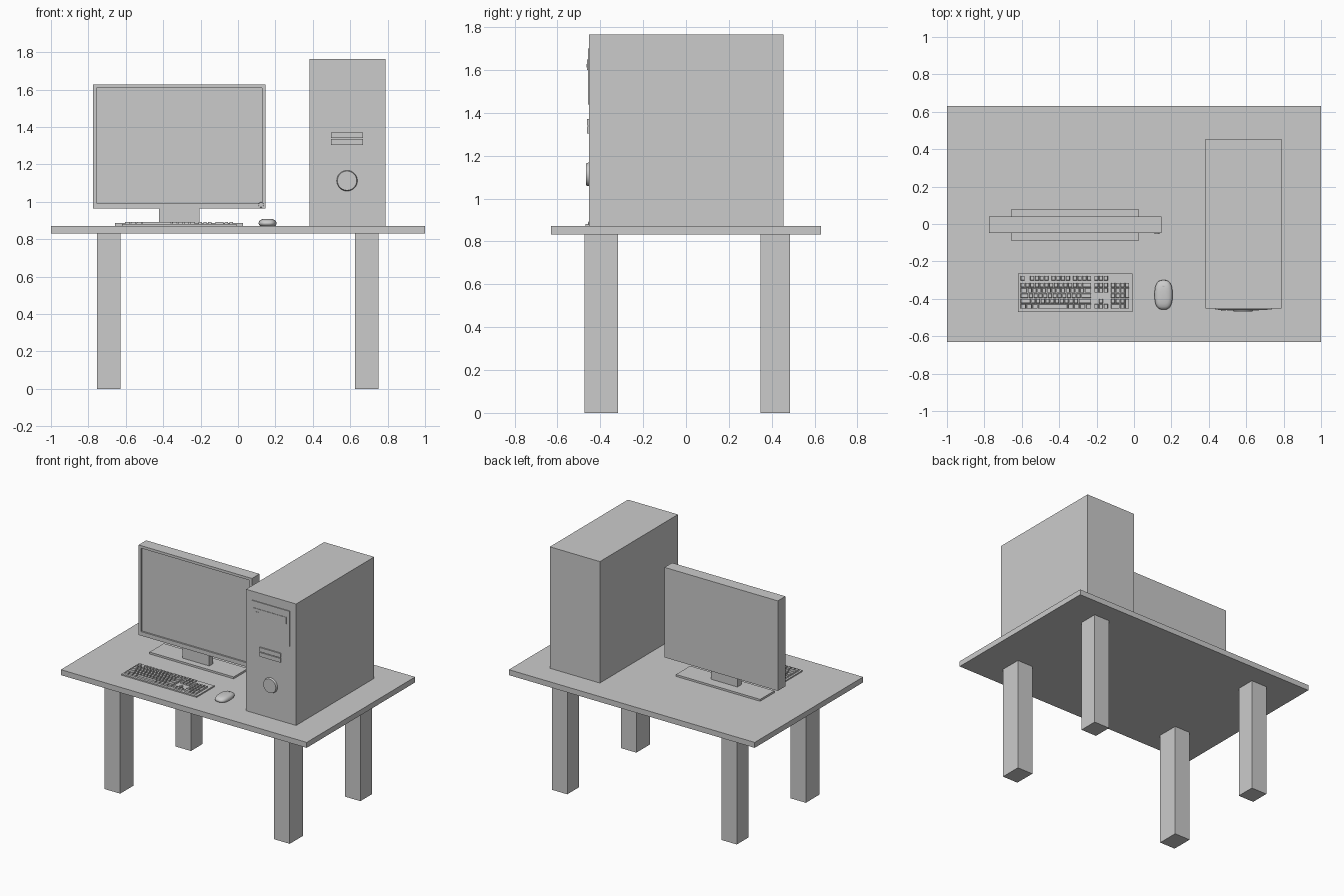
import bpy, bmesh
from math import cos, sin, pi, copysign
from mathutils import Matrix

if "Cube" in bpy.data.objects:
    bpy.data.objects.remove(bpy.data.objects["Cube"])


def add_box(bm, x0, x1, y0, y1, z0, z1):
    m = Matrix.Translation(((x0 + x1) / 2, (y0 + y1) / 2, (z0 + z1) / 2)) \
        @ Matrix.Diagonal((x1 - x0, y1 - y0, z1 - z0, 1))
    return bmesh.ops.create_cube(bm, size=1, matrix=m)["verts"]


def finish(name, bm):
    me = bpy.data.meshes.new(name)
    bm.to_mesh(me)
    bm.free()
    ob = bpy.data.objects.new(name, me)
    bpy.context.collection.objects.link(ob)
    return ob


def box(name, *b):
    bm = bmesh.new()
    add_box(bm, *b)
    return finish(name, bm)


def knob(name, x, z, r, y_front, y_back):
    # round button facing the front, with a softened rim
    bm = bmesh.new()
    rot = Matrix.Rotation(pi / 2, 4, "X")
    bmesh.ops.create_cone(bm, cap_ends=True, segments=32, radius1=r, radius2=r * 0.92,
                          depth=y_back - y_front,
                          matrix=Matrix.Translation((x, (y_front + y_back) / 2, z)) @ rot)
    return finish(name, bm)


def smooth(ob, angle=0.7):
    bpy.ops.object.select_all(action="DESELECT")
    ob.select_set(True)
    bpy.context.view_layer.objects.active = ob
    bpy.ops.object.shade_smooth_by_angle(angle=angle)


TOP = 0.872

# Desk
box("desk_top", -1, 1, -0.63, 0.63, 0.832, TOP)
for side, x0, x1 in (("left", -0.753, -0.627), ("right", 0.626, 0.752)):
    box(f"front_leg_{side}", x0, x1, -0.473, -0.317, 0, 0.832)
    box(f"back_leg_{side}", x0, x1, 0.348, 0.485, 0, 0.832)

# Monitor: housing with a recessed screen
bm = bmesh.new()
add_box(bm, -0.775, 0.147, -0.048, 0.04, 0.965, 1.627)
bm.normal_update()
front = [f for f in bm.faces if f.normal.y < -0.9]
bmesh.ops.inset_region(bm, faces=front, thickness=0.027)
for v in front[0].verts:
    v.co.z += 0.011 if v.co.z < 1.2 else 0
ext = bmesh.ops.extrude_face_region(bm, geom=front)
bmesh.ops.delete(bm, geom=front, context="FACES_ONLY")
bmesh.ops.translate(bm, vec=(0, 0.012, 0),
                    verts=[g for g in ext["geom"] if isinstance(g, bmesh.types.BMVert)])
bmesh.ops.recalc_face_normals(bm, faces=bm.faces)
finish("monitor", bm)
box("monitor_neck", -0.422, -0.206, -0.04, 0.005, 0.88, 0.97)
box("monitor_base", -0.658, 0.027, -0.088, 0.078, TOP, 0.886)
smooth(knob("monitor_button", 0.123, 0.984, 0.014, -0.053, -0.046))

# Computer tower and its front details
box("tower_case", 0.382, 0.789, -0.452, 0.455, TOP, 1.765)
box("drive_panel", 0.433, 0.738, -0.458, -0.45, 1.44, 1.70)
box("drive_tray", 0.45, 0.715, -0.461, -0.456, 1.60, 1.65)
box("drive_button", 0.465, 0.49, -0.464, -0.459, 1.612, 1.628)
for name, z0, z1 in (("upper", 1.341, 1.372), ("lower", 1.305, 1.336)):
    box(f"{name}_slot_cover", 0.497, 0.668, -0.462, -0.45, z0, z1)
smooth(knob("power_button", 0.583, 1.113, 0.056, -0.467, -0.45))

# Keyboard
box("keyboard_body", -0.62, -0.007, -0.47, -0.265, TOP, 0.881)
U, R = 0.0254, 0.0285          # key pitch across and in depth
X0, Y0 = -0.606, -0.277        # back left corner of the key field
bm = bmesh.new()


def key(col, row, w=1.0, h=1.0):
    y = Y0 - row * R
    vs = add_box(bm, X0 + col * U, X0 + (col + w) * U - 0.004,
                 y - h * R + 0.004, y, 0.88, 0.891)
    # taper the key caps
    cx = sum(v.co.x for v in vs) / 8
    cy = sum(v.co.y for v in vs) / 8
    for v in vs:
        if v.co.z > 0.885:
            v.co.x -= copysign(0.002, v.co.x - cx)
            v.co.y -= copysign(0.002, v.co.y - cy)


def key_row(row, widths):
    col = 0
    for w in widths:
        key(col, row, w)
        col += w


# function keys
for c in [0] + [2 + i + 0.5 * (i // 4) for i in range(12)]:
    key(c, 0)
# main block
key_row(1.3, [1] * 13 + [2])
key_row(2.3, [1.5] + [1] * 12 + [1.5])
key_row(3.3, [1.75] + [1] * 11 + [2.25])
key_row(4.3, [2.25] + [1] * 10 + [2.75])
key_row(5.3, [1.25] * 3 + [6.25] + [1.25] * 4)
# navigation block
for c in (15.5, 16.5, 17.5):
    for r in (0, 1.3, 2.3, 5.3):
        key(c, r)
key(16.5, 4.3)
# number pad
for r in (1.3, 2.3, 3.3, 4.3):
    for c in (19, 20, 21):
        key(c, r)
key(19, 5.3, 2)
key(21, 5.3)
key(22, 1.3)
key(22, 2.3, 1, 2)
key(22, 4.3, 1, 2)
finish("keyboard_keys", bm)

# Mouse: stacked rounded outlines closed at top and bottom
bm = bmesh.new()
N = 40
rings = []
for s, z in ((0.86, TOP), (0.96, 0.877), (1, 0.884), (0.985, 0.890), (0.92, 0.897),
             (0.80, 0.903), (0.60, 0.907), (0.32, 0.9095)):
    ring = []
    for i in range(N):
        c, d = cos(2 * pi * i / N), sin(2 * pi * i / N)
        ring.append(bm.verts.new((0.158 + 0.048 * s * copysign(abs(c) ** 0.75, c),
                                  -0.379 + 0.079 * s * copysign(abs(d) ** 0.75, d), z)))
    rings.append(ring)
for a, b in zip(rings, rings[1:]):
    for i in range(N):
        j = (i + 1) % N
        bm.faces.new((a[i], a[j], b[j], b[i]))
bm.faces.new(rings[0][::-1])
bm.faces.new(rings[-1])
smooth(finish("mouse_body", bm))

# Scroll wheel
bm = bmesh.new()
bmesh.ops.create_cone(bm, cap_ends=True, segments=24, radius1=0.017, radius2=0.017, depth=0.011,
                      matrix=Matrix.Translation((0.158, -0.332, 0.892))
                      @ Matrix.Rotation(pi / 2, 4, "Y"))
smooth(finish("mouse_wheel", bm))
